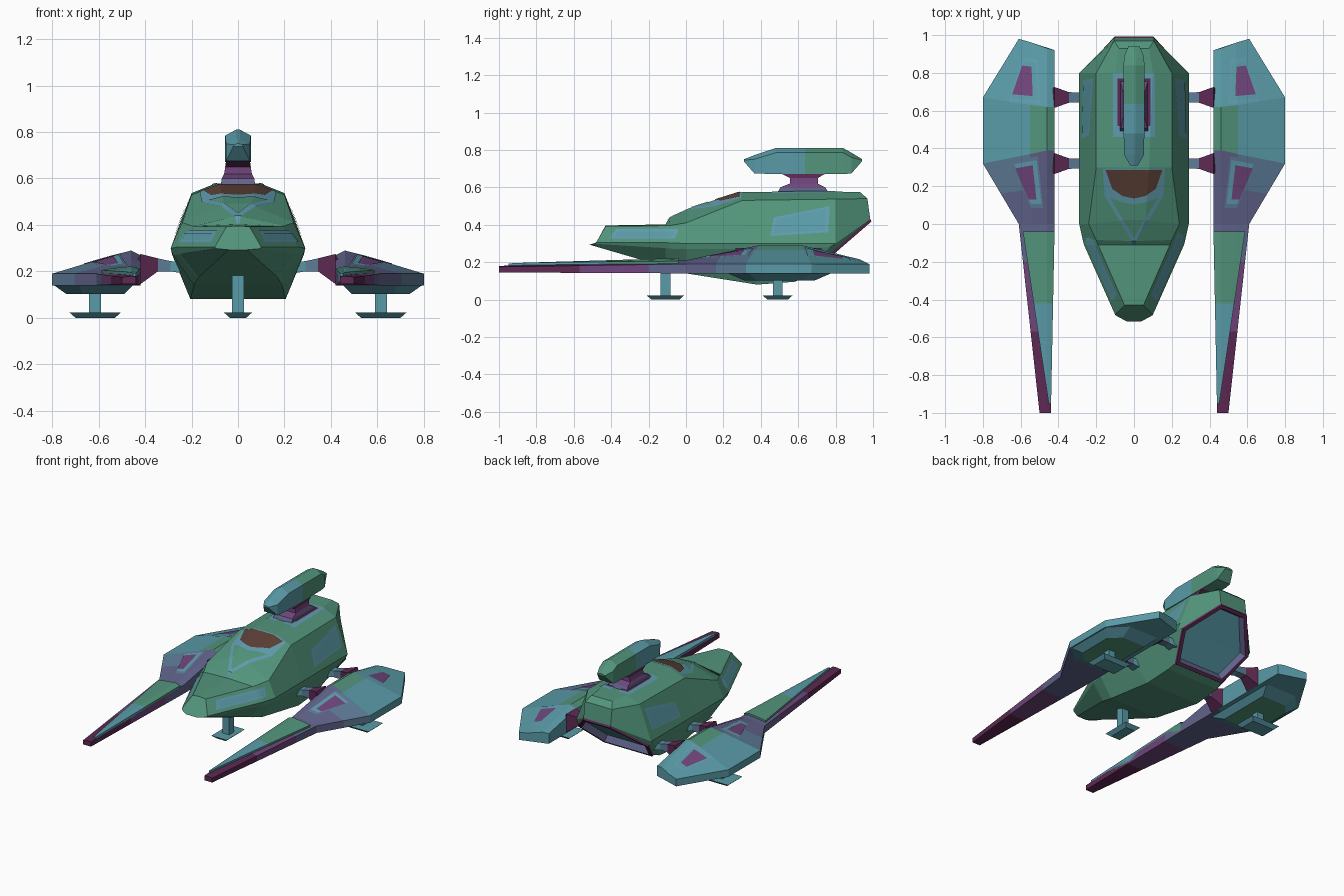
import bpy, bmesh
from mathutils import Matrix, Vector

if "Cube" in bpy.data.objects:
    bpy.data.objects.remove(bpy.data.objects["Cube"])

# Palette (every object carries the same slots, faces pick by index)
COLOURS = [("hull green", (0.085, 0.30, 0.20)), ("teal", (0.10, 0.325, 0.385)),
           ("trim blue", (0.12, 0.33, 0.43)), ("slate violet", (0.12, 0.125, 0.26)),
           ("purple", (0.16, 0.06, 0.20)), ("dark magenta", (0.11, 0.022, 0.085)),
           ("visor brown", (0.105, 0.05, 0.036)), ("steel blue", (0.11, 0.20, 0.31))]
GREEN, TEAL, BLUE, SLATE, PURPLE, MAGENTA, BROWN, STEEL = range(8)
MATS = []
for n, c in COLOURS:
    m = bpy.data.materials.new(n)
    m.diffuse_color = (*c, 1)
    m.use_nodes = True
    m.node_tree.nodes["Principled BSDF"].inputs["Base Color"].default_value = m.diffuse_color
    MATS.append(m)


def finish(name, bm, rule=None):
    if rule is not None:
        for f in bm.faces:
            f.material_index = rule(f.calc_center_median()) if callable(rule) else rule
    me = bpy.data.meshes.new(name)
    bm.to_mesh(me)
    bm.free()
    for m in MATS:
        me.materials.append(m)
    ob = bpy.data.objects.new(name, me)
    bpy.context.collection.objects.link(ob)
    return ob


def loft_bm(rings, caps=True):
    bm = bmesh.new()
    vs = [[bm.verts.new(p) for p in r] for r in rings]
    n = len(vs[0])
    for a, b in zip(vs, vs[1:]):
        for i in range(n):
            j = (i + 1) % n
            bm.faces.new((a[i], a[j], b[j], b[i]))
    bm.faces.new(vs[0])
    if caps:
        bm.faces.new(vs[-1])
        bmesh.ops.recalc_face_normals(bm, faces=bm.faces)
    return bm, vs


def loft(name, rings, rule):
    return finish(name, loft_bm(rings)[0], rule)


def mirror(ob):
    ob.modifiers.new("mirror", 'MIRROR')
    return ob


def both(half):
    """Right half of a ring, completed on the left."""
    return half + [(-x, y, z) for x, y, z in reversed(half)]


def rect(x, y, z, hx, hy):
    return [(x - hx, y - hy, z), (x + hx, y - hy, z), (x + hx, y + hy, z), (x - hx, y + hy, z)]


def patch(name, base, poly, axis, lo, hi, off, mat, sides=False):
    """Panel that follows the surface of base inside an outline, lifted by off."""
    d = Vector((1, 0, 0)) if axis == 'X' else Vector((0, 0, 1))
    put = (lambda p, h: (h, *p)) if axis == 'X' else (lambda p, h: (*p, h))
    cutter = loft("panel_cutter", [[put(p, lo) for p in poly], [put(p, hi) for p in poly]], mat)
    cutter.hide_render = True
    ob = bpy.data.objects.new(name, base.data.copy())
    ob.data.transform(Matrix.Translation(d * off))
    bpy.context.collection.objects.link(ob)
    mod = ob.modifiers.new("cut", 'BOOLEAN')
    mod.operation, mod.solver, mod.object = 'INTERSECT', 'EXACT', cutter
    bpy.context.view_layer.update()
    dg = bpy.context.evaluated_depsgraph_get()
    me = bpy.data.meshes.new_from_object(ob.evaluated_get(dg))
    bm = bmesh.new()
    bm.from_mesh(me)
    bm.normal_update()
    limit = -0.5 if sides else 0.05
    bmesh.ops.delete(bm, geom=[f for f in bm.faces if f.normal.dot(d) < limit], context='FACES')
    bpy.data.objects.remove(ob)
    bpy.data.objects.remove(cutter)
    return finish(name, bm, mat)


# Hull: faceted loft from nose to tail, five points per half section
halves = [
    [(.01, -.43, .396), (.05, -.43, .392), (.10, -.48, .305), (.095, -.485, .298), (.04, -.515, .293)],
    [(.006, -.11, .402), (.19, -.11, .395), (.265, -.11, .305), (.25, -.11, .275), (.17, -.11, .175)],
    [(.012, -.09, .437), (.20, -.085, .396), (.27, -.09, .303), (.257, -.09, .272), (.175, -.09, .168)],
    [(.06, .02, .487), (.24, .0, .41), (.29, .0, .30), (.28, .0, .27), (.19, .0, .14)],
    [(.08, .30, .575), (.20, .30, .53), (.29, .30, .30), (.283, .30, .27), (.205, .38, .08)],
    [(.10, .80, .577), (.20, .80, .537), (.29, .80, .30), (.284, .77, .28), (.20, .58, .095)],
    [(.08, .93, .575), (.105, .97, .54), (.105, .985, .43), (.275, .80, .27), (.19, .63, .115)]]
bm, vs = loft_bm([both(h) for h in halves], caps=False)
e = vs[-1]
slope = []
for i in range(4):
    f = bm.faces.new((e[i], e[i + 1], e[8 - i], e[9 - i]))
    if i > 1:
        slope.append(f)
bmesh.ops.recalc_face_normals(bm, faces=bm.faces)
# Engine opening in the sloping tail: raised rim, wall, sunken floor
for thick, depth, mat in ((.003, .014, MAGENTA), (.022, 0, MAGENTA), (.015, -.045, SLATE)):
    ring = bmesh.ops.inset_region(bm, faces=slope, thickness=thick, depth=depth, use_even_offset=True)
    for f in ring['faces']:
        f.material_index = mat
for f in slope:
    f.material_index = TEAL
hull = finish("hull", bm)

# Canopy frame, nose panel and visor
patch("canopy_frame", hull, [(0, -.115), (.155, .15), (.165, .295), (-.165, .295), (-.155, .15)],
      'Z', .3, .8, .003, BLUE)
patch("canopy_panel", hull, [(0, -.075), (.128, .14), (.06, .115), (0, .105), (-.06, .115), (-.128, .14)],
      'Z', .3, .8, .006, GREEN)
patch("visor", hull, [(.15, .285), (.115, .185), (.06, .148), (0, .135), (-.06, .148),
                      (-.115, .185), (-.15, .285)], 'Z', .3, .8, .007, BROWN)

# Side windows and nose intakes
for name, outer, inner in (
        ("side_window", [(.45, .34), (.47, .44), (.77, .50), (.76, .36)],
         [(.47, .353), (.485, .428), (.745, .48), (.74, .372)]),
        ("nose_intake", [(-.41, .326), (-.375, .376), (-.04, .376), (-.06, .326)],
         [(-.385, .335), (-.36, .364), (-.06, .364), (-.075, .335)])):
    mirror(patch(name + "_frame", hull, outer, 'X', .02, .5, .003, BLUE))
    mirror(patch(name, hull, inner, 'X', .02, .5, .006, TEAL))

# Slots beside the turret neck
mirror(patch("neck_slot_frame", hull, [(.03, .46), (.112, .46), (.112, .80), (.03, .80)],
             'Z', .4, .7, .003, BLUE))
mirror(patch("neck_slot", hull, [(.03, .52), (.088, .52), (.088, .77), (.03, .77)],
             'Z', .4, .7, .006, MAGENTA))

# Turret neck and pod
loft("turret_neck", [rect(0, y, z, hx, hy) for z, hx, y, hy in
                     ((.565, .075, .625, .14), (.60, .07, .625, .12), (.62, .06, .63, .075),
                      (.65, .055, .63, .075), (.685, .05, .625, .14))],
     lambda c: MAGENTA if c.z > .652 else SLATE if c.z < .60 else PURPLE)
loft("turret_pod", [both([(0.15 * w, y, zt), (w, y, zs), (w, y, zb)]) for y, w, zb, zs, zt in
                    ((.31, .02, .738, .745, .75), (.365, .052, .675, .75, .772),
                     (.48, .055, .67, .785, .81), (.635, .055, .67, .785, .81),
                     (.84, .055, .67, .785, .81), (.885, .053, .675, .76, .785),
                     (.94, .03, .738, .745, .752))],
     lambda c: TEAL if c.y < .635 else GREEN)

# Side pods with long prongs: inner bottom, outer bottom, rim, split, crest, inner edge
tip = [(.44, -1, .145), (.50, -1, .145), (.50, -1, .175), (.48, -1, .178), (.46, -1, .18), (.44, -1, .178)]
root = [(.42, 0, .14), (.61, 0, .14), (.61, 0, .19), (.54, 0, .202), (.46, 0, .21), (.42, 0, .20)]
front = [(.42, .33, .14), (.80, .32, .14), (.80, .32, .19), (.55, .37, .266), (.46, .39, .29), (.42, .39, .27)]


def between(a, b, t):
    return [tuple(Vector(p).lerp(Vector(q), t)) for p, q in zip(a, b)]


pod_rings = [tip, between(tip, root, .43), between(tip, root, .80), root, between(root, front, .5), front,
             [(.42, .67, .14), (.80, .67, .14), (.80, .67, .19), (.55, .63, .266), (.46, .62, .29), (.42, .62, .27)],
             [(.42, .92, .14), (.61, .98, .14), (.61, .98, .19), (.54, .96, .20), (.46, .93, .215), (.42, .92, .21)]]


def pod_colour(c):
    if c.y < -.57:
        return MAGENTA
    if c.y < -.2:
        return PURPLE
    if c.y < .36:
        return STEEL if c.y > .2 and c.x > .55 and c.z > .15 else SLATE
    return GREEN if c.y < .6 and c.x < .54 and c.z > .25 else TEAL


pod = loft("side_pod", pod_rings, pod_colour)

# Raised prong plates and pod recesses
def plate_edge(y):
    return .588 + (y + .04) * .15


for name, y0, y1, mat in (("prong_plate_rear", -.04, -.42, GREEN), ("prong_plate_front", -.42, -.95, TEAL)):
    mirror(patch(name, pod, [(.415, y0), (plate_edge(y0), y0), (plate_edge(y1), y1), (.415, y1)],
                 'Z', .15, .4, .013, mat, True))
for name, poly, rim, floor in (
        ("pod_recess_rear", [(.585, .88), (.51, .87), (.50, .635), (.665, .65)], BLUE, TEAL),
        ("pod_recess_front", [(.65, .335), (.51, .36), (.48, .085), (.545, .085)], STEEL, BLUE)):
    mid = sum((Vector(p) for p in poly), Vector((0, 0))) / 4
    inner = [tuple(mid.lerp(Vector(p), .85)) for p in poly]
    core = [tuple(mid.lerp(Vector(p), .66) + Vector((.014, 0))) for p in poly]
    mirror(patch(name + "_frame", pod, poly, 'Z', .15, .5, .003, rim))
    mirror(patch(name + "_floor", pod, inner, 'Z', .15, .5, .005, floor))
    mirror(patch(name, pod, core, 'Z', .15, .5, .007, PURPLE))
mirror(pod)

# Keel under each pod, tapered like the pod outline
def keel(z, x0, x1, y0, y1, cut):
    return [(x0, y0, z), (x1 - cut, y0, z), (x1, y0 + cut, z), (x1, y1 - cut, z), (x1 - cut, y1, z), (x0, y1, z)]


mirror(loft("pod_keel", [keel(.142, .45, .795, .22, .78, .11), keel(.103, .49, .74, .31, .69, .07)],
            lambda c: GREEN if c.z < .11 else TEAL))

# Struts joining hull and pods
for i, y in enumerate((.32, .67)):
    mirror(loft("strut_%d" % (i + 1),
                [[(x, y - w, z - h), (x, y + w, z - h), (x, y + w, z + h), (x, y - w, z + h)]
                 for x, w, z, h in ((.23, .035, .215, .025), (.29, .026, .222, .022),
                                    (.345, .028, .228, .028), (.42, .055, .21, .065), (.43, .05, .20, .055))],
                lambda c: TEAL if c.x < .30 else STEEL if c.x < .34 else MAGENTA))

# Landing legs and feet
for name, x, y, top, fx, fy in (("front", 0, -.11, .20, .06, .10), ("rear", .615, .49, .12, .11, .08)):
    parts = [loft(name + "_leg", [rect(x, y, .015, .026, .026), rect(x, y, top, .026, .026)], TEAL),
             loft(name + "_foot", [rect(x, y, 0, fx - .025, fy - .025), rect(x, y, .022, fx, fy)], TEAL)]
    if x:
        for p in parts:
            mirror(p)
